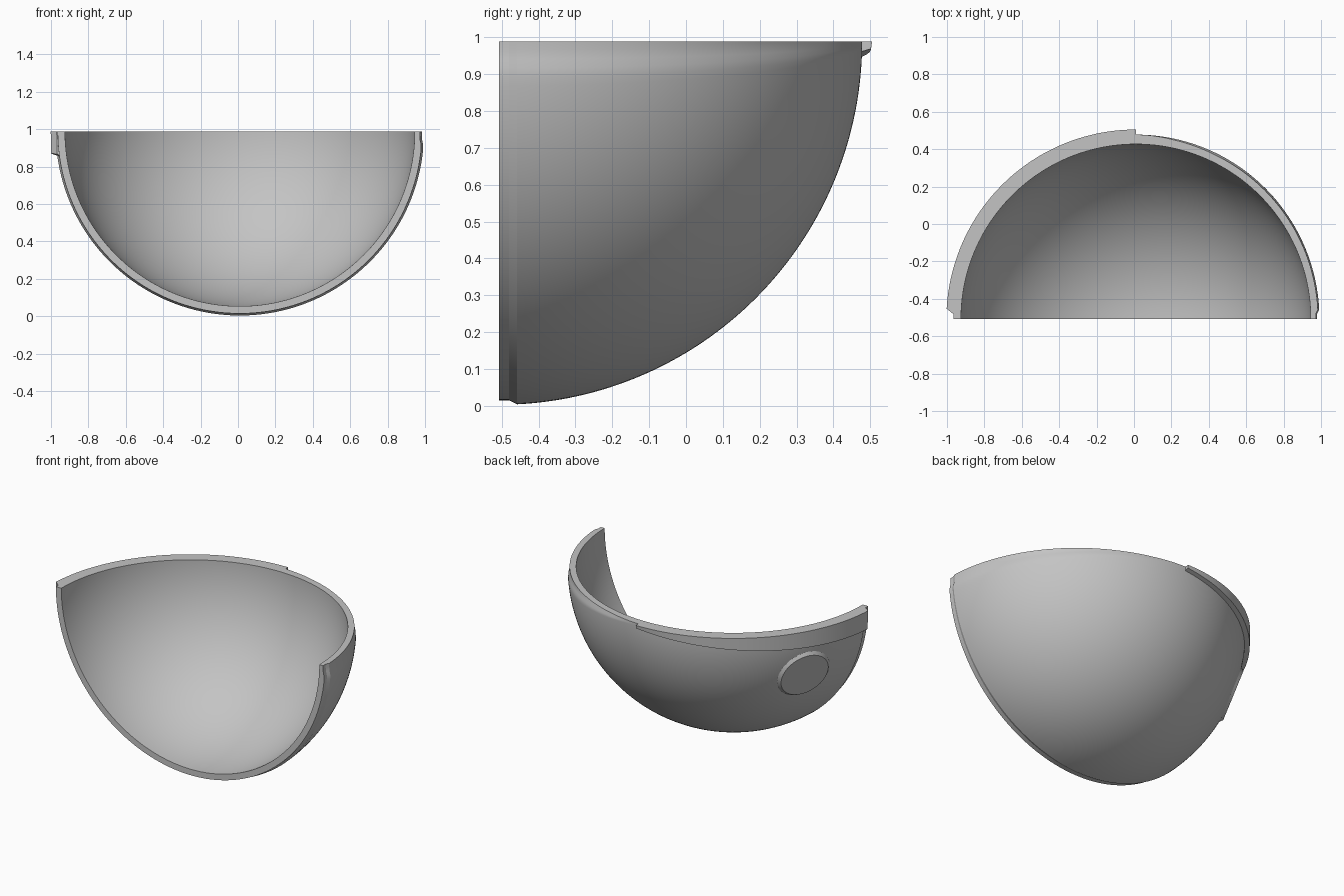
import bpy, bmesh, math
from mathutils import Vector, Matrix

if "Cube" in bpy.data.objects:
    bpy.data.objects.remove(bpy.data.objects["Cube"], do_unlink=True)

CENTRE = Vector((0.01, -0.508, 0.989))
R_IN, R_OUT, R_RIDGE = 0.935, 0.986, 1.013

grey = bpy.data.materials.new("light_grey")
grey.use_nodes = True
colour = (0.55, 0.55, 0.55, 1)
grey.diffuse_color = colour
grey.node_tree.nodes["Principled BSDF"].inputs["Base Color"].default_value = colour


def finish(bm, name):
    bmesh.ops.recalc_face_normals(bm, faces=bm.faces)
    mesh = bpy.data.meshes.new(name)
    bm.to_mesh(mesh)
    bm.free()
    mesh.materials.append(grey)
    obj = bpy.data.objects.new(name, mesh)
    bpy.context.collection.objects.link(obj)
    obj.location = CENTRE
    bpy.ops.object.select_all(action='DESELECT')
    obj.select_set(True)
    bpy.context.view_layer.objects.active = obj
    bpy.ops.object.shade_smooth_by_angle(angle=math.radians(25))


def arc(radius, start, end, n):
    angles = [start + (end - start) * i / n for i in range(n + 1)]
    return [(radius * math.cos(a), radius * math.sin(a)) for a in angles]


# Quarter shell: profile with a stepped front lip, spun half a turn about y
half = math.pi / 2
profile = arc(R_IN, 0, half, 48) + arc(R_OUT, half, 0.05, 64)
profile += [(0.974, 0.028), (0.974, 0)]
bm = bmesh.new()
verts = [bm.verts.new((r, y, 0)) for r, y in profile]
edges = [bm.edges.new((verts[i], verts[(i + 1) % len(verts)])) for i in range(len(verts))]
bmesh.ops.spin(bm, geom=verts + edges, cent=(0, 0, 0), axis=(0, 1, 0),
               angle=math.pi, steps=128, use_duplicate=False)
bmesh.ops.remove_doubles(bm, verts=bm.verts, dist=0.0005)
if sum(v.co.z for v in bm.verts) > 0:
    for v in bm.verts:
        v.co.z = -v.co.z

# Close the rim where the inner and outer arcs meet the cutting plane
rim = [e for e in bm.edges if e.is_boundary]
if rim:
    bmesh.ops.holes_fill(bm, edges=rim, sides=0)

# Shallow tapered recess below the rim on the left half
for v in bm.verts:
    if v.co.length > 0.96 and v.co.x > 0:
        t = (v.co.z + 0.01 + 0.07 * v.co.x) / 0.04
        t = max(0, min(1, t)) * min(1, v.co.x * 5)
        v.co *= 1 - 0.012 * t
finish(bm, "shell")

# Tapered ridge along the rim on the right half
bm = bmesh.new()
steps = 64
rings = []
for i in range(steps + 1):
    a = half + (math.pi - 0.03 - half) * i / steps
    depth = 0.02 - 0.1 * math.cos(a)
    outer = R_RIDGE if i < steps else 0.98
    section = [(0.96, 0), (outer, 0), (outer - 0.003, -depth), (0.96, -depth - 0.015)]
    rings.append([bm.verts.new((r * math.cos(a), r * math.sin(a), z)) for r, z in section])
for a, b in zip(rings, rings[1:]):
    for k in range(4):
        n = (k + 1) % 4
        bm.faces.new((a[k], a[n], b[n], b[k]))
bm.faces.new(rings[0])
bm.faces.new(rings[-1])
finish(bm, "rim_ridge")

# Flat round boss with a sloping edge, on the outer right-hand side
direction = Vector((-0.84, 0.45, -0.33)).normalized()
bm = bmesh.new()
turn = direction.to_track_quat('Z', 'Y').to_matrix().to_4x4()
bmesh.ops.create_cone(bm, cap_ends=True, segments=64, radius1=0.185, radius2=0.155,
                      depth=0.03, matrix=Matrix.Translation(direction * 0.973) @ turn)
finish(bm, "side_boss")
